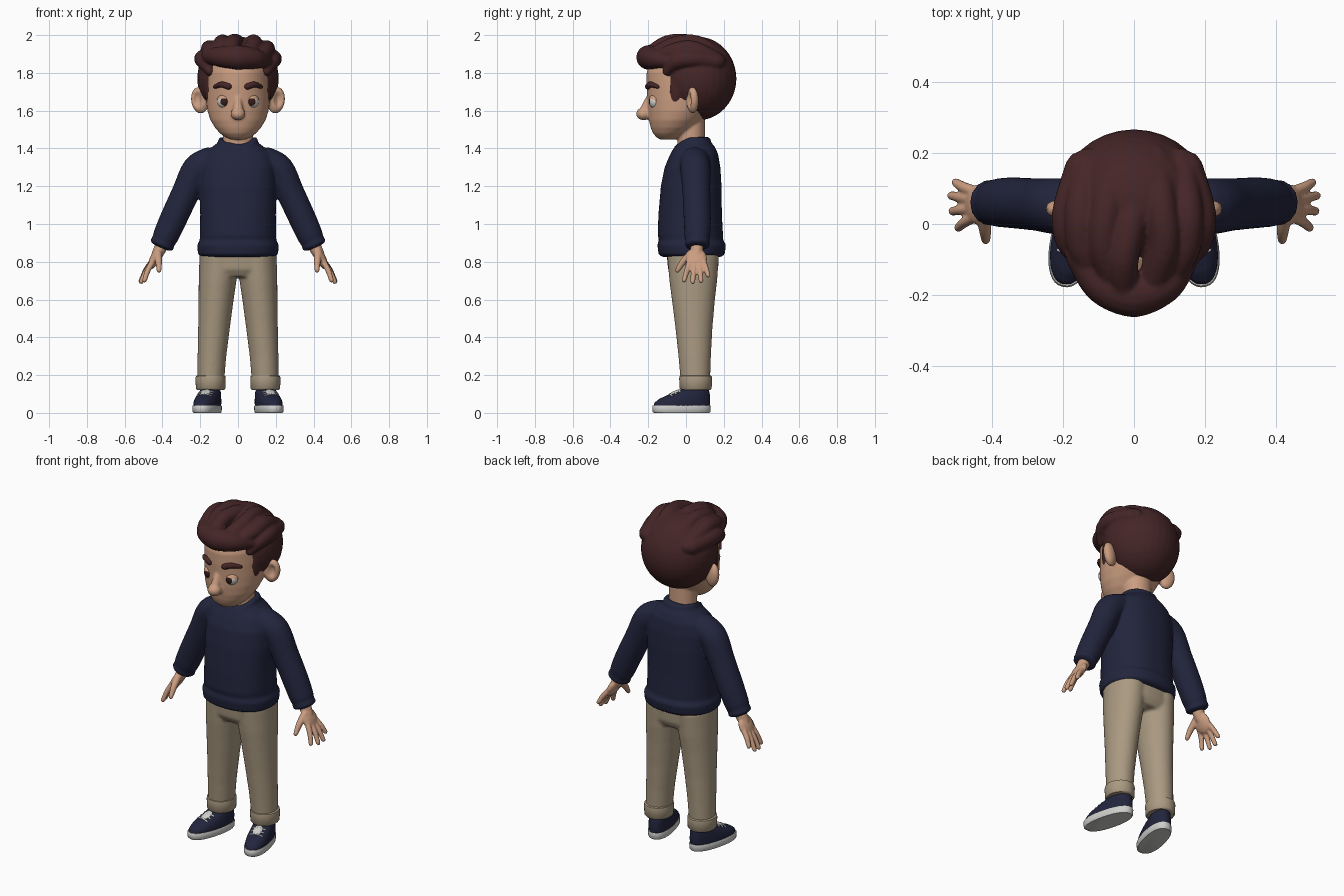
import bpy, bmesh, math
from mathutils import Vector, Matrix


def material(name, rgb):
    m = bpy.data.materials.new(name)
    m.diffuse_color = (*rgb, 1)
    return m


SKIN = material("skin", (0.60, 0.34, 0.22))
HAIR = material("dark_brown_hair", (0.060, 0.019, 0.020))
NAVY = material("navy_knit", (0.016, 0.018, 0.046))
TAN = material("tan_cotton", (0.40, 0.32, 0.22))
WHITE = material("off_white", (0.62, 0.62, 0.60))
BROWN = material("dark_iris", (0.035, 0.012, 0.010))


def skin_rings(bm, rings):
    """Bridge equal-length loops of points and cap both ends."""
    loops = [[bm.verts.new(p) for p in r] for r in rings]
    n = len(loops[0])
    for a, b in zip(loops, loops[1:]):
        for i in range(n):
            bm.faces.new((a[i], a[(i + 1) % n], b[(i + 1) % n], b[i]))
    bm.faces.new(loops[0])
    bm.faces.new(loops[-1])


def loft(bm, rings, n=40, power=2.0):
    """Rings: (z, centre x, half width, front y, back y[, front dip])."""
    out = []
    for z, cx, w, yf, yb, *dip in rings:
        loop = []
        for i in range(n):
            a = math.tau * i / n
            c, s = math.cos(a), math.sin(a)
            c = math.copysign(abs(c) ** (2 / power), c)
            s = math.copysign(abs(s) ** (2 / power), s)
            dz = dip[0] * max(0, -s) ** 2 if dip else 0
            loop.append((cx + w * c, (yf + yb) / 2 + s * (yb - yf) / 2, z - dz))
        out.append(loop)
    skin_rings(bm, out)


def tube(bm, pts, radii, n=16, cap=0.6, steps=5):
    """Smooth tapered tube with rounded ends through the points."""
    p = [Vector(q) for q in pts]
    p = [2 * p[0] - p[1]] + p + [2 * p[-1] - p[-2]]
    path = []
    for i in range(1, len(p) - 2):
        for k in range(steps):
            t = k / steps
            a, b, c, d = p[i - 1:i + 3]
            q = 0.5 * (2 * b + (c - a) * t + (2 * a - 5 * b + 4 * c - d) * t * t
                       + (3 * b - a - 3 * c + d) * t ** 3)
            path.append((q, radii[i - 1] * (1 - t) + radii[i] * t))
    path.append((p[-2], radii[-1]))
    d0 = (path[0][0] - path[1][0]).normalized()
    d1 = (path[-1][0] - path[-2][0]).normalized()
    (q0, r0), (q1, r1) = path[0], path[-1]
    ends = ((0.6, 0.8), (0.95, 0.35))
    path = [(q0 + d0 * r0 * o * cap / 0.6, r0 * s) for o, s in reversed(ends)] + path \
        + [(q1 + d1 * r1 * o * cap / 0.6, r1 * s) for o, s in ends]
    rings = []
    u = d1.orthogonal().normalized()
    for i, (q, r) in enumerate(path):
        t = (path[min(i + 1, len(path) - 1)][0] - path[max(i - 1, 0)][0]).normalized()
        u = (u - t * u.dot(t)).normalized()
        v = t.cross(u)
        rings.append([q + r * (u * math.cos(math.tau * k / n) + v * math.sin(math.tau * k / n))
                      for k in range(n)])
    skin_rings(bm, rings)


def ball(bm, loc, rad, rot=(0, 0, 0)):
    m = Matrix.Translation(loc)
    for axis, a in zip("XYZ", rot):
        m = m @ Matrix.Rotation(math.radians(a), 4, axis)
    m = m @ Matrix.Diagonal((*rad, 1))
    return bmesh.ops.create_uvsphere(bm, u_segments=32, v_segments=20, radius=1, matrix=m)["verts"]


def mirror(bm):
    """Copy everything so far to the other side of x = 0."""
    new = bmesh.ops.duplicate(bm, geom=bm.verts[:] + bm.edges[:] + bm.faces[:])["geom"]
    verts = [g for g in new if isinstance(g, bmesh.types.BMVert)]
    bmesh.ops.scale(bm, vec=(-1, 1, 1), verts=verts)


def finish(name, bm, *mats, voxel=0, smooth=4, rule=None):
    bmesh.ops.recalc_face_normals(bm, faces=bm.faces[:])
    bm.normal_update()
    if rule:
        for f in bm.faces:
            f.material_index = rule(f)
    me = bpy.data.meshes.new(name)
    bm.to_mesh(me)
    bm.free()
    for m in mats:
        me.materials.append(m)
    me.shade_smooth()
    me.set_sharp_from_angle(angle=math.radians(50))
    ob = bpy.data.objects.new(name, me)
    bpy.context.collection.objects.link(ob)
    if voxel:
        r = ob.modifiers.new("fuse", 'REMESH')
        r.mode, r.voxel_size, r.use_smooth_shade = 'VOXEL', voxel, True
        s = ob.modifiers.new("soften", 'SMOOTH')
        s.factor, s.iterations = 0.5, smooth
    return ob


# Head, ears, nose and neck
bm = bmesh.new()
ear = ball(bm, (0.203, 0.035, 1.655), (0.047, 0.030, 0.071), (0, 8, 20))
for v in ear:  # hollow of the ear
    d = math.hypot((v.co.x - 0.212) / 0.026, (v.co.z - 1.66) / 0.045)
    if v.co.y < 0.035 and d < 1:
        v.co.y += 0.026 * (1 - d * d)
mirror(bm)
loft(bm, [(1.447, 0, 0.035, -0.135, -0.06), (1.458, 0, 0.065, -0.155, -0.03),
          (1.48, 0, 0.095, -0.175, 0.01), (1.51, 0, 0.122, -0.187, 0.05),
          (1.55, 0, 0.146, -0.196, 0.09), (1.60, 0, 0.162, -0.202, 0.14),
          (1.66, 0, 0.170, -0.205, 0.18), (1.73, 0, 0.171, -0.209, 0.20),
          (1.80, 0, 0.167, -0.209, 0.20), (1.87, 0, 0.145, -0.185, 0.17),
          (1.92, 0, 0.08, -0.10, 0.10)], 48)
tube(bm, [(0, -0.195, 1.67), (0, -0.212, 1.62), (0, -0.222, 1.585)], [0.016, 0.025, 0.032])
ball(bm, (0, -0.224, 1.583), (0.039, 0.040, 0.034))
loft(bm, [(1.32, 0, 0.088, -0.05, 0.105), (1.42, 0, 0.08, -0.045, 0.10), (1.58, 0, 0.08, -0.04, 0.10)])
finish("head", bm, SKIN, voxel=0.007, smooth=3)

# Eyes, upper lids and brows
bm = bmesh.new()
ball(bm, (0.071, -0.159, 1.648), (0.038, 0.038, 0.038), (90, 0, 0))
mirror(bm)
finish("eyes", bm, WHITE, BROWN, rule=lambda f: int(f.normal.y < -0.8))
bm = bmesh.new()
ball(bm, (0.071, -0.157, 1.648), (0.042, 0.042, 0.042), (0, 0, 0))
bmesh.ops.bisect_plane(bm, geom=bm.verts[:] + bm.edges[:] + bm.faces[:], clear_inner=True,
                       plane_co=(0.071, -0.157, 1.655), plane_no=(0, 0.25, 1))
mirror(bm)
finish("eyelids", bm, SKIN)
bm = bmesh.new()
tube(bm, [(0.050, -0.200, 1.728), (0.086, -0.186, 1.738), (0.122, -0.150, 1.727)], [0.017, 0.016, 0.010])
mirror(bm)
finish("eyebrows", bm, HAIR)

# Hair: rounded cap, sideburns, top locks and front quiff
bm = bmesh.new()
ball(bm, (0.155, -0.045, 1.745), (0.022, 0.042, 0.11), (-8, 0, -14))
tube(bm, [(0.15, 0.16, 1.86), (0.185, 0.03, 1.875), (0.178, -0.05, 1.86), (0.15, -0.10, 1.81)],
     [0.045, 0.047, 0.043, 0.025])
tube(bm, [(0.13, 0.17, 1.86), (0.15, 0.04, 1.925), (0.145, -0.06, 1.915), (0.11, -0.14, 1.88)],
     [0.045, 0.045, 0.045, 0.04])
tube(bm, [(0.06, 0.18, 1.88), (0.075, 0.06, 1.953), (0.085, -0.06, 1.948), (0.05, -0.17, 1.89)],
     [0.045, 0.045, 0.045, 0.045])
mirror(bm)
ball(bm, (0, 0.06, 1.770), (0.216, 0.207, 0.222))
tube(bm, [(0.01, 0.12, 1.93), (-0.01, 0.0, 1.962), (-0.03, -0.10, 1.955), (-0.03, -0.18, 1.91)],
     [0.035, 0.044, 0.044, 0.04])
tube(bm, [(-0.155, -0.09, 1.89), (-0.09, -0.17, 1.885), (0.0, -0.198, 1.882), (0.09, -0.165, 1.875),
          (0.155, -0.09, 1.86)], [0.04, 0.055, 0.066, 0.055, 0.032])
finish("hair", bm, HAIR, voxel=0.007, smooth=4)

# Sweater with sleeves, cuffs, hem and dipped collar
bm = bmesh.new()
tube(bm, [(0.13, 0.045, 1.335), (0.215, 0.05, 1.29), (0.275, 0.055, 1.17), (0.345, 0.06, 1.02),
          (0.383, 0.06, 0.935), (0.393, 0.06, 0.913), (0.404, 0.06, 0.888)],
     [0.08, 0.08, 0.074, 0.072, 0.068, 0.062, 0.067], n=24, cap=0.15)
mirror(bm)
loft(bm, [(0.825, 0, 0.190, -0.125, 0.185), (0.84, 0, 0.212, -0.145, 0.205),
          (0.89, 0, 0.216, -0.152, 0.212), (0.915, 0, 0.202, -0.143, 0.196),
          (0.94, 0, 0.202, -0.150, 0.196), (1.05, 0, 0.200, -0.146, 0.190),
          (1.20, 0, 0.203, -0.133, 0.188), (1.30, 0, 0.200, -0.113, 0.182),
          (1.37, 0, 0.178, -0.088, 0.170, 0.01), (1.41, 0, 0.135, -0.072, 0.152, 0.02),
          (1.43, 0, 0.108, -0.065, 0.135, 0.03), (1.46, 0, 0.100, -0.060, 0.125, 0.05)], 48, 2.3)
finish("sweater", bm, NAVY, voxel=0.008, smooth=5)

# Trousers and turned-up cuffs
bm = bmesh.new()
loft(bm, [(0.15, 0.145, 0.070, -0.027, 0.127), (0.30, 0.138, 0.076, -0.040, 0.132),
          (0.45, 0.127, 0.084, -0.056, 0.140), (0.60, 0.116, 0.093, -0.075, 0.153),
          (0.70, 0.108, 0.100, -0.088, 0.165), (0.84, 0.100, 0.104, -0.100, 0.175)])
mirror(bm)
loft(bm, [(0.72, 0, 0.17, -0.07, 0.15), (0.76, 0, 0.200, -0.095, 0.170), (0.87, 0, 0.200, -0.105, 0.176)], 48, 2.4)
finish("trousers", bm, TAN, voxel=0.009, smooth=5)
bm = bmesh.new()
loft(bm, [(0.122, 0.145, 0.072, -0.027, 0.129), (0.130, 0.145, 0.078, -0.034, 0.136),
          (0.182, 0.145, 0.080, -0.036, 0.138), (0.194, 0.145, 0.078, -0.034, 0.136),
          (0.198, 0.145, 0.071, -0.027, 0.129)])
mirror(bm)
finish("trouser_cuffs", bm, TAN)

# Hands: flat palm, four spread fingers and a thumb
bm = bmesh.new()
tube(bm, [(0.39, 0.06, 0.92), (0.412, 0.058, 0.87), (0.43, 0.056, 0.835)], [0.034, 0.034, 0.03])
ball(bm, (0.442, 0.055, 0.815), (0.025, 0.056, 0.062), (0, -26, 0))
for y, tip in ((0.092, (0.503, 0.117, 0.728)), (0.070, (0.515, 0.080, 0.698)),
               (0.045, (0.512, 0.036, 0.694)), (0.020, (0.495, -0.010, 0.702))):
    base = Vector((0.450, y, 0.805))
    tube(bm, [base, base.lerp(Vector(tip), 0.5) + Vector((0.005, 0, 0)), tip], [0.016, 0.015, 0.0125])
tube(bm, [(0.425, 0.03, 0.845), (0.420, -0.015, 0.800), (0.418, -0.045, 0.755)], [0.022, 0.018, 0.013])
mirror(bm)
finish("hands", bm, SKIN, voxel=0.005, smooth=3)


# Shoes, toes turned out
def turn_out(bm):
    m = Matrix.Translation((0.145, 0.05, 0)) @ Matrix.Rotation(math.radians(14), 4, 'Z')
    bmesh.ops.transform(bm, matrix=m, verts=bm.verts[:])
    mirror(bm)


bm = bmesh.new()
loft(bm, [(0.0, 0, 0.062, -0.225, 0.075), (0.006, 0, 0.066, -0.232, 0.080),
          (0.034, 0, 0.067, -0.234, 0.082), (0.040, 0, 0.064, -0.230, 0.080)], 40, 2.3)
turn_out(bm)
finish("shoe_soles", bm, WHITE)
bm = bmesh.new()
loft(bm, [(0.035, 0, 0.064, -0.229, 0.079), (0.055, 0, 0.064, -0.222, 0.080),
          (0.075, 0, 0.062, -0.195, 0.080), (0.095, 0, 0.058, -0.150, 0.078),
          (0.112, 0, 0.054, -0.105, 0.075), (0.125, 0, 0.048, -0.080, 0.072)], 40, 2.2)
turn_out(bm)
finish("shoe_uppers", bm, NAVY, voxel=0.006, smooth=3)
bm = bmesh.new()
ball(bm, (0, -0.108, 0.108), (0.026, 0.040, 0.010), (22, 0, 0))
for y, z in ((-0.095, 0.119), (-0.118, 0.110), (-0.140, 0.099)):
    tube(bm, [(-0.036, y + 0.004, z - 0.009), (0, y, z), (0.036, y + 0.004, z - 0.009)], [0.005] * 3, n=8)
turn_out(bm)
finish("shoe_tongues_and_laces", bm, WHITE)
